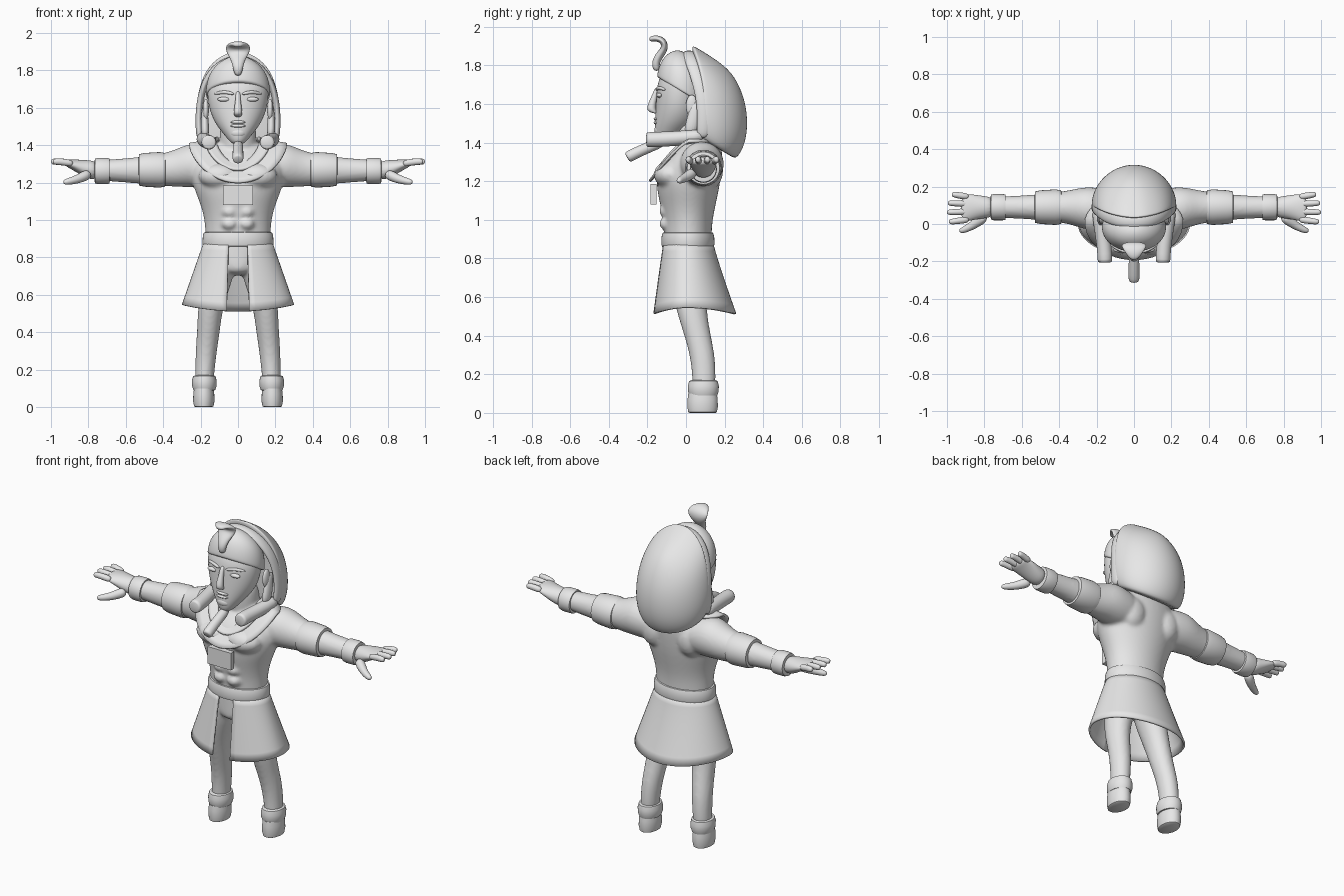
import bpy, bmesh, math
from mathutils import Vector

cube = bpy.data.objects.get("Cube")
if cube:
    bpy.data.objects.remove(cube)

grey = bpy.data.materials.new("plain_grey")
grey.use_nodes = True
grey.diffuse_color = (0.8, 0.8, 0.8, 1)
grey.node_tree.nodes["Principled BSDF"].inputs["Base Color"].default_value = (0.8, 0.8, 0.8, 1)

X, Y, Z = Vector((1, 0, 0)), Vector((0, 1, 0)), Vector((0, 0, 1))
TILT = Vector((0, 0.51, 0.86))


def finish(name, bm, subsurf=0, mirror=False, thickness=0):
    bmesh.ops.recalc_face_normals(bm, faces=bm.faces)
    mesh = bpy.data.meshes.new(name)
    bm.to_mesh(mesh)
    bm.free()
    mesh.materials.append(grey)
    obj = bpy.data.objects.new(name, mesh)
    bpy.context.collection.objects.link(obj)
    for o in bpy.context.selected_objects:
        o.select_set(False)
    obj.select_set(True)
    bpy.context.view_layer.objects.active = obj
    if subsurf:
        mesh.polygons.foreach_set("use_smooth", [True] * len(mesh.polygons))
    else:
        bpy.ops.object.shade_smooth_by_angle(angle=math.radians(40))
    if mirror:
        obj.modifiers.new("mirror", "MIRROR").use_mirror_merge = False
    if thickness:
        solid = obj.modifiers.new("thickness", "SOLIDIFY")
        solid.thickness = thickness
        solid.offset = 0
    if subsurf:
        sub = obj.modifiers.new("smooth", "SUBSURF")
        sub.levels = sub.render_levels = subsurf
    return obj


def skin(bm, rings, closed=True):
    n = len(rings[0])
    for a, b in zip(rings, rings[1:]):
        for i in range(n if closed else n - 1):
            j = (i + 1) % n
            bm.faces.new((a[i], a[j], b[j], b[i]))


def loft(name, stations, normal=None, side=X, sides=16, front=1, flip=1, subsurf=2, mirror=False):
    """Capped ellipse loft through stations (x, y, z, radius_a, radius_b)."""
    bm = bmesh.new()
    centres = [Vector(s[:3]) for s in stations]
    rings = []
    for i, s in enumerate(stations):
        n = normal or (centres[min(i + 1, len(centres) - 1)] - centres[max(i - 1, 0)]).normalized()
        u = (side - n * side.dot(n)).normalized()
        v = n.cross(u)
        ring = []
        for k in range(sides):
            a = math.tau * k / sides
            sn = math.sin(a)
            p = centres[i] + u * s[3] * math.cos(a) + v * s[4] * sn * (front if sn < 0 else 1)
            ring.append(bm.verts.new((p.x * flip, p.y, p.z)))
        rings.append(ring)
    skin(bm, rings)
    bm.faces.new(rings[0])
    bm.faces.new(rings[-1])
    return finish(name, bm, subsurf, mirror)


def ellipsoid(name, centre, radii, mirror=False):
    bm = bmesh.new()
    bmesh.ops.create_uvsphere(bm, u_segments=16, v_segments=10, radius=1)
    for v in bm.verts:
        v.co = Vector(c + r * q for c, r, q in zip(centre, radii, v.co))
    return finish(name, bm, 1, mirror)


# Body: overlapping muscle volumes fused into one smooth skin
torso = [(0.86, .01, .175, .125), (0.92, .01, .178, .125), (1.0, .01, .182, .13), (1.08, .01, .203, .147),
         (1.16, .01, .238, .165), (1.24, .015, .258, .172), (1.32, .04, .25, .155),
         (1.38, .07, .21, .115), (1.42, .08, .13, .09)]
parts = [loft("body", [(0, y, z, a, b) for z, y, a, b in torso], Z),
         loft("neck", [(0, .05, 1.33, .11, .11), (0, .04, 1.42, .1, .1), (0, .03, 1.55, .1, .1)], Z),
         loft("pelvis", [(0, .01, z, a, .115) for z, a in ((.95, .17), (.85, .17), (.77, .15), (.7, .08))], Z)]
arm = [(.08, .08, 1.28, .1, .1), (.2, .08, 1.288, .118, .12), (.27, .085, 1.292, .115, .118),
       (.34, .09, 1.275, .093, .1), (.42, .09, 1.268, .08, .085), (.55, .09, 1.265, .066, .07),
       (.68, .09, 1.265, .06, .06), (.79, .09, 1.265, .056, .052)]
leg = [(.09, 0, .85, .09, .1), (.105, .01, .7, .088, .1), (.148, .025, .54, .068, .08),
       (.158, .06, .4, .062, .07), (.17, .085, .3, .058, .066), (.178, .095, .18, .052, .062),
       (.182, .09, .1, .05, .06)]
for s in (1, -1):
    parts += [loft("arm", arm, X, Y, flip=s), loft("leg", leg, Z, flip=s),
              ellipsoid("chest", (.1 * s, -.085, 1.235), (.115, .085, .07)),
              ellipsoid("shoulder_blade", (.12 * s, .13, 1.26), (.085, .065, .1))]
    for z in (.98, 1.045):
        parts.append(ellipsoid("abdominal", (.045 * s, -.1, z), (.045, .04, .035)))
for o in parts:
    o.modifiers.clear()
    o.select_set(True)
bpy.context.view_layer.objects.active = parts[0]
bpy.ops.object.join()
body = parts[0]
sub = body.modifiers.new("round", "SUBSURF")
sub.levels = sub.render_levels = 2
fuse = body.modifiers.new("fuse", "REMESH")
fuse.mode = "VOXEL"
fuse.voxel_size = 0.011
fuse.use_smooth_shade = True
relax = body.modifiers.new("relax", "SMOOTH")
relax.iterations = 5

# Hands
loft("palm", [(.75, .09, 1.265, .054, .05), (.8, .09, 1.268, .06, .052), (.86, .09, 1.288, .07, .036),
              (.9, .085, 1.3, .074, .024), (.925, .085, 1.305, .065, .016)], X, Y, mirror=True)
for name, y0, y1, tip in (("little", .145, .158, .975), ("ring", .107, .112, .995),
                          ("middle", .066, .063, 1.0), ("index", .025, .012, .99)):
    loft(name + "_finger", [(.88, y0, 1.3, .02, .02), (.93, (y0 + y1) / 2, 1.31, .019, .02),
                            (tip - .015, y1, 1.313, .017, .019), (tip, y1, 1.31, .012, .013)],
         side=Y, sides=8, mirror=True)
loft("thumb", [(.79, .045, 1.25, .035, .035), (.85, 0, 1.22, .026, .026), (.9, -.028, 1.207, .021, .021),
               (.935, -.04, 1.2, .014, .014)], side=Y, sides=8, mirror=True)

# Arm bands, wrist bands, ankle bands and feet
loft("arm_band", [(x, .09, 1.268, r, r) for x, r in ((.385, .075), (.39, .09), (.42, .095), (.5, .09),
                  (.528, .084), (.532, .06))], X, Y, 32, subsurf=0, mirror=True)
loft("wrist_band", [(x, .09, 1.262, r, r) for x, r in ((.685, .05), (.687, .067), (.7, .07), (.75, .07),
                    (.765, .066), (.767, .05))], X, Y, 32, subsurf=0, mirror=True)
loft("ankle_band", [(.18, .09, z, r, r + .014) for z, r in ((.088, .045), (.09, .058), (.11, .065),
                    (.14, .066), (.165, .06), (.17, .045))], Z, sides=32, subsurf=0, mirror=True)
loft("foot", [(.183, .086, z, r, r + .022) for z, r in ((0, .045), (.004, .052), (.03, .057), (.07, .056),
              (.1, .052))], Z, sides=32, subsurf=0, mirror=True)

# Belt
loft("belt", [(0, .01, z, .17 + d, .118 + d) for z, d in ((.858, 0), (.86, .016), (.875, .02), (.915, .018),
              (.933, .012), (.936, 0))], Z, sides=48, subsurf=0)

# Kilt: flared open-fronted shell
bm = bmesh.new()
rows = []
for i in range(9):
    t = i / 8
    rx, front, back = .178 + .117 * t, .122 + .05 * t, .13 + .12 * t ** 1.1
    gap = math.asin((.05 + .01 * t) / rx)
    row = []
    for k in range(49):
        a = gap + (math.tau - 2 * gap) * k / 48
        c = math.cos(a)
        y = .005 - (front if c > 0 else back) * c
        row.append(bm.verts.new((rx * math.sin(a), y, .88 - t * (.335 + .033 * c * c))))
    rows.append(row)
skin(bm, rows, closed=False)
finish("kilt", bm, thickness=.012)


# Collar: sheets draped over the shoulders and dipping on the chest
def collar(name, inner, outer, lift):
    bm = bmesh.new()
    rows = []
    for i in range(5):
        rx, cy, front, back, top, drop = (p + (q - p) * i / 4 for p, q in zip(inner, outer))
        row = []
        for k in range(48):
            a = math.tau * k / 48
            s = math.sin(a)
            row.append(bm.verts.new((rx * math.cos(a), cy + (front if s < 0 else back) * s,
                                     top + lift - drop * max(0, -s) ** 1.3)))
        rows.append(row)
    skin(bm, rows)
    finish(name, bm, thickness=.014)


collar("wide_collar", (.12, .03, .13, .1, 1.43, .14), (.262, .01, .198, .15, 1.405, .205), 0)
collar("neck_band", (.12, .03, .135, .1, 1.43, .135), (.18, .02, .165, .12, 1.425, .165), .006)

# Chest plate
bm = bmesh.new()
bmesh.ops.create_cube(bm, size=1)
for v in bm.verts:
    v.co = Vector((v.co.x * .16, -.168 + v.co.y * .03, 1.132 + v.co.z * .105))
finish("chest_plate", bm)

# Head and face
head = [(1.4, -.115, .03, .035), (1.45, -.085, .07, .078), (1.5, -.055, .114, .107), (1.56, -.04, .146, .12),
        (1.62, -.035, .162, .122), (1.68, -.03, .168, .125), (1.74, -.02, .167, .12), (1.8, 0, .13, .1)]
loft("head", [(0, y, z, a, b) for z, y, a, b in head], Z)
loft("nose", [(0, -.148, 1.69, .014, .012), (0, -.163, 1.64, .014, .016), (0, -.182, 1.585, .024, .024),
              (0, -.175, 1.56, .024, .024), (0, -.15, 1.55, .012, .012)], Z, sides=10)
ellipsoid("eye", (.075, -.137, 1.645), (.036, .016, .013), True)
loft("brow", [(.018, -.153, 1.672, .009, .009), (.075, -.142, 1.688, .011, .011),
              (.13, -.105, 1.672, .008, .008)], side=Y, sides=8, mirror=True)
for name, z in (("upper_lip", 1.523), ("lower_lip", 1.503)):
    ellipsoid(name, (0, -.15, z), (.042, .018, .01))
ellipsoid("chin", (0, -.135, 1.465), (.045, .03, .03))
ellipsoid("ear", (.172, .03, 1.59), (.017, .032, .058), True)
loft("beard", [(0, -.1, 1.415, .03, .03), (0, -.2, 1.373, .028, .028), (0, -.27, 1.342, .03, .03),
               (0, -.3, 1.325, .03, .03), (0, -.305, 1.322, .022, .022)], subsurf=1)

# Headdress: cap, back hood, rim and lappets
loft("headdress_cap", [(0, -.02, 1.662, .17, .15), (0, -.02, 1.665, .177, .157), (0, -.012, 1.72, .174, .152),
                       (0, 0, 1.78, .155, .135), (0, .01, 1.83, .105, .095), (0, .01, 1.86, .04, .04)], TILT)
hood = [(.1, 1.408, .17, .16), (.1, 1.41, .208, .19), (.1, 1.5, .23, .237), (.1, 1.6, .228, .257),
        (.095, 1.7, .212, .258), (.08, 1.78, .184, .25), (.065, 1.84, .14, .23), (.055, 1.88, .08, .19),
        (.05, 1.895, .035, .09)]
loft("headdress_hood", [(0, y, z, a, b) for y, z, a, b in hood], TILT, sides=24, front=.15)
arch = [(.203, .085, 1.42), (.213, .095, 1.52), (.205, .085, 1.65), (.165, .05, 1.77), (.09, .02, 1.845), (0, .01, 1.868)]
arch += [(-x, y, z) for x, y, z in arch[-2::-1]]
loft("headdress_rim", [p + (.036, .018) for p in arch], side=Y, sides=12)
loft("lappet", [(.195, .1, 1.44, .035, .035), (.18, 0, 1.425, .038, .038), (.158, -.12, 1.417, .04, .04),
                (.155, -.2, 1.415, .041, .041), (.155, -.207, 1.415, .035, .035)], subsurf=1, mirror=True)
loft("lappet_fold", [(.178, .06, 1.62, .012, .03), (.178, .04, 1.53, .022, .035), (.175, .02, 1.44, .024, .04)],
     Z, mirror=True)

# Rearing serpent on the brow
loft("serpent", [(0, y, z, a, b) for y, z, a, b in (
    (-.15, 1.77, .018, .018), (-.16, 1.81, .027, .022), (-.14, 1.85, .036, .022), (-.11, 1.885, .058, .02),
    (-.112, 1.92, .072, .02), (-.14, 1.94, .058, .018), (-.175, 1.94, .032, .016), (-.19, 1.932, .018, .01))], sides=12)
